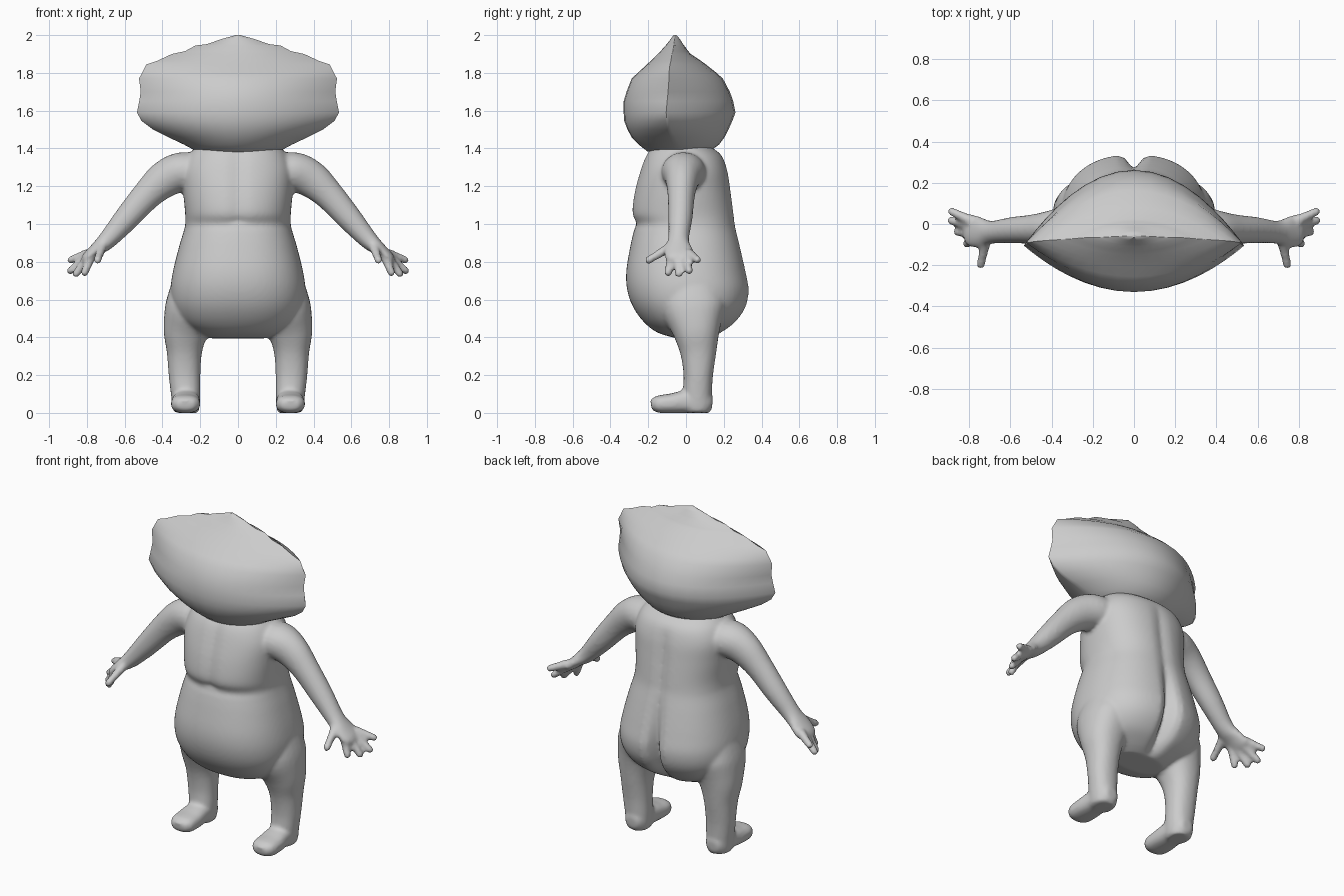
import bpy, bmesh, math
from mathutils import Vector

skin = bpy.data.materials.new("plain grey")
skin.diffuse_color = (0.6, 0.6, 0.6, 1)


def spline(rows, steps=4):
    """Catmull-Rom resampling of a list of equal-length tuples."""
    out = []
    for i in range(len(rows) - 1):
        a, b, c, d = (rows[max(i - 1, 0)], rows[i], rows[i + 1],
                      rows[min(i + 2, len(rows) - 1)])
        for k in range(steps):
            t = k / steps
            out.append(tuple(0.5 * (2 * q + (r - p) * t
                       + (2 * p - 5 * q + 4 * r - s) * t * t
                       + (3 * q - p - 3 * r + s) * t ** 3)
                       for p, q, r, s in zip(a, b, c, d)))
    return out + [rows[-1]]


def power(v, e):
    return math.copysign(abs(v) ** e, v)


def loft(bm, rings):
    """Skin a list of closed rings and cap both ends."""
    vs = [[bm.verts.new(p) for p in ring] for ring in rings]
    n = len(vs[0])
    faces = [bm.faces.new(vs[0][::-1]), bm.faces.new(vs[-1])]
    for a, b in zip(vs, vs[1:]):
        for i in range(n):
            j = (i + 1) % n
            faces.append(bm.faces.new((a[i], a[j], b[j], b[i])))
    bmesh.ops.recalc_face_normals(bm, faces=faces)


def tube(bm, rows, side, mirror=1, e=1.0, n=20):
    """Rows are x, y, z, radius along side, radius across it."""
    rows = spline(rows)
    pts = [Vector(r[:3]) for r in rows]
    rings = []
    for i, r in enumerate(rows):
        d = (pts[min(i + 1, len(pts) - 1)] - pts[max(i - 1, 0)]).normalized()
        u = (Vector(side) - d * d.dot(Vector(side))).normalized()
        v = d.cross(u)
        ring = []
        for k in range(n):
            t = 2 * math.pi * k / n
            p = pts[i] + u * power(math.cos(t), e) * r[3] + v * power(math.sin(t), e) * r[4]
            ring.append((p.x * mirror, p.y, p.z))
        rings.append(ring)
    loft(bm, rings)


def finish(bm, name):
    me = bpy.data.meshes.new(name)
    bm.to_mesh(me)
    bm.free()
    me.materials.append(skin)
    ob = bpy.data.objects.new(name, me)
    bpy.context.collection.objects.link(ob)
    return ob


body = bmesh.new()

# Torso: z, half width, front y, back y, groove down the back
torso = [(0.395, 0.15, -0.05, 0.13, 0.0), (0.425, 0.22, -0.15, 0.19, 0.04),
         (0.48, 0.30, -0.222, 0.265, 0.08), (0.56, 0.345, -0.28, 0.32, 0.09),
         (0.65, 0.357, -0.311, 0.337, 0.08), (0.75, 0.344, -0.316, 0.32, 0.05),
         (0.88, 0.312, -0.295, 0.29, 0.025), (0.96, 0.288, -0.277, 0.27, 0.015),
         (1.0, 0.279, -0.265, 0.262, 0.015), (1.06, 0.28, -0.288, 0.255, 0.015),
         (1.17, 0.29, -0.275, 0.24, 0.015), (1.28, 0.295, -0.245, 0.222, 0.01),
         (1.36, 0.265, -0.215, 0.19, 0.0), (1.41, 0.22, -0.18, 0.13, 0.0)]
rings = []
for z, w, f, b, g in spline(torso, 5):
    ring = []
    for k in range(72):
        t = 2 * math.pi * k / 72
        x = w * power(math.cos(t), 0.86)
        y = (f + b) / 2 + (b - f) / 2 * power(math.sin(t), 0.86)
        if math.sin(t) > 0:
            y -= g * math.exp(-(x / 0.035) ** 2)
        elif z > 1.0:
            y += 0.012 * math.exp(-(x / 0.04) ** 2)
        ring.append((x, y, z))
    rings.append(ring)
loft(body, rings)

# Limbs on both sides
arm = [(0.20, -0.01, 1.27, 0.12, 0.10), (0.30, -0.015, 1.275, 0.115, 0.105),
       (0.39, -0.02, 1.235, 0.09, 0.098), (0.48, -0.025, 1.155, 0.073, 0.08),
       (0.59, -0.03, 1.03, 0.064, 0.067), (0.69, -0.04, 0.917, 0.056, 0.05),
       (0.75, -0.04, 0.865, 0.075, 0.036), (0.795, -0.03, 0.825, 0.077, 0.03),
       (0.815, -0.025, 0.808, 0.05, 0.02)]
leg = [(0.235, 0.04, 0.70, 0.11, 0.14), (0.25, 0.04, 0.56, 0.135, 0.17),
       (0.277, 0.055, 0.43, 0.118, 0.125), (0.284, 0.065, 0.32, 0.093, 0.096),
       (0.283, 0.065, 0.20, 0.084, 0.078), (0.277, 0.06, 0.10, 0.078, 0.077),
       (0.275, 0.06, 0.03, 0.072, 0.074), (0.275, 0.06, 0.0, 0.062, 0.066)]
foot = [(0.275, 0.14, 0.055, 0.035, 0.035), (0.275, 0.10, 0.057, 0.066, 0.057),
        (0.275, 0.0, 0.059, 0.072, 0.06), (0.277, -0.08, 0.05, 0.078, 0.052),
        (0.277, -0.15, 0.046, 0.073, 0.045), (0.277, -0.185, 0.042, 0.042, 0.026)]
# Fingers: base and tip, thumb first
fingers = [((0.72, -0.08, 0.88), (0.746, -0.212, 0.80)),
           ((0.775, -0.075, 0.835), (0.818, -0.098, 0.727)),
           ((0.79, -0.045, 0.825), (0.868, -0.037, 0.722)),
           ((0.80, -0.005, 0.825), (0.90, 0.02, 0.742)),
           ((0.79, 0.015, 0.845), (0.898, 0.067, 0.805))]
for m in (1, -1):
    tube(body, arm, (0, 1, 0), m)
    tube(body, leg, (1, 0, 0), m, 0.9, 28)
    tube(body, foot, (1, 0, 0), m, 0.8)
    for a, b in fingers:
        a, b = Vector(a), Vector(b)
        tube(body, [(*a.lerp(b, t), r, r) for t, r in
                    ((0, 0.029), (0.4, 0.024), (0.75, 0.022), (0.93, 0.02), (1.02, 0.01))],
             (0.3, 1, 0.2), m, 1.0, 10)

# Fuse torso and limbs into one soft skin
ob = finish(body, "body")
rm = ob.modifiers.new("fuse", 'REMESH')
rm.mode = 'VOXEL'
rm.voxel_size = 0.011
rm.use_smooth_shade = True
sm = ob.modifiers.new("soften", 'SMOOTH')
sm.factor = 0.5
sm.iterations = 6

# Head: z, half width, front y, back y, rim y, bulge power
head = [(1.37, 0.14, -0.15, 0.08, -0.04, 0.5), (1.385, 0.22, -0.205, 0.125, -0.04, 0.55),
        (1.42, 0.285, -0.25, 0.175, -0.05, 0.65), (1.46, 0.37, -0.288, 0.205, -0.07, 0.75),
        (1.50, 0.45, -0.31, 0.225, -0.09, 0.85), (1.545, 0.51, -0.327, 0.245, -0.1, 0.95),
        (1.59, 0.535, -0.33, 0.262, -0.105, 1), (1.65, 0.523, -0.33, 0.25, -0.1, 1),
        (1.70, 0.515, -0.315, 0.232, -0.095, 1), (1.77, 0.524, -0.288, 0.195, -0.09, 1),
        (1.80, 0.508, -0.255, 0.162, -0.09, 1), (1.845, 0.485, -0.207, 0.105, -0.085, 1),
        (1.863, 0.43, -0.187, 0.08, -0.08, 1), (1.90, 0.35, -0.15, 0.025, -0.075, 1),
        (1.915, 0.28, -0.135, 0.012, -0.07, 1), (1.945, 0.225, -0.108, -0.01, -0.065, 1),
        (1.952, 0.165, -0.102, -0.015, -0.065, 1), (1.98, 0.085, -0.08, -0.033, -0.06, 1),
        (2.0, 0.012, -0.066, -0.05, -0.058, 1)]
bm = bmesh.new()
rings = []
for z, w, f, b, r, p in head:
    ring = []
    for k in range(40):
        t = 2 * math.pi * k / 40
        c = math.cos(t)
        side = b if math.sin(t) > 0 else f
        ring.append((w * c, r + (side - r) * max(0, 1 - c * c) ** p, z))
    rings.append(ring)
loft(bm, rings)
ob = finish(bm, "head")
bpy.context.view_layer.objects.active = ob
ob.select_set(True)
bpy.ops.object.shade_smooth_by_angle(angle=math.radians(50))
